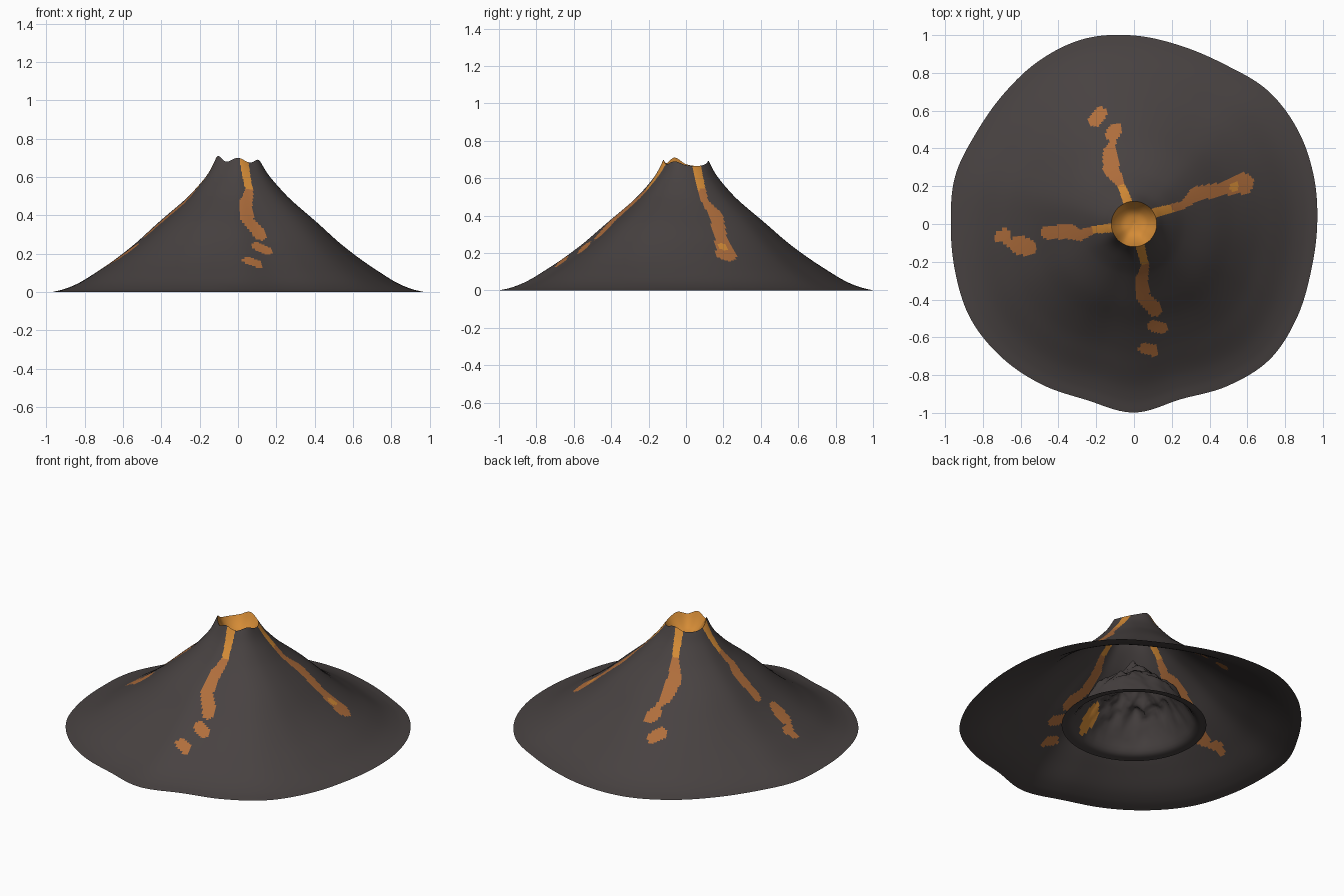
import bpy
import bmesh
import math
from mathutils import Vector, noise

if "Cube" in bpy.data.objects:
    bpy.data.objects.remove(bpy.data.objects["Cube"], do_unlink=True)


def make_material(name, colour):
    mat = bpy.data.materials.new(name)
    mat.use_nodes = True
    mat.diffuse_color = (*colour, 1)
    shader = mat.node_tree.nodes["Principled BSDF"]
    shader.inputs["Base Color"].default_value = (*colour, 1)
    shader.inputs["Roughness"].default_value = 0.9
    return mat


STONE, COOLING, MOLTEN = range(3)
MATERIALS = [
    make_material("dark stone", (0.064, 0.054, 0.053)),
    make_material("cooling lava", (0.43, 0.155, 0.045)),
    make_material("molten lava", (0.66, 0.26, 0.037)),
]


def around(values, angle):
    """Smooth periodic curve through values spaced evenly round a circle."""
    count = len(values)
    place = angle / math.tau * count
    start = math.floor(place)
    t = place - start
    a, b, c, d = (values[(start + k) % count] for k in (-1, 0, 1, 2))
    return b + t / 2 * (c - a + t * (2*a - 5*b + 4*c - d + t * (3*(b - c) + d - a)))


def along(points, x):
    """Smooth curve through (position, height) points."""
    def slope(i):
        (x0, y0), (x1, y1) = points[max(i - 1, 0)], points[min(i + 1, len(points) - 1)]
        return (y1 - y0) / (x1 - x0)

    i = 0
    while i < len(points) - 2 and x > points[i + 1][0]:
        i += 1
    (x0, y0), (x1, y1) = points[i], points[i + 1]
    span = x1 - x0
    t = (x - x0) / span
    rise = y1 - y0
    m0, m1 = slope(i) * span, slope(i + 1) * span
    return y0 + t * m0 + t*t * (3*rise - 2*m0 - m1) + t*t*t * (m0 + m1 - 2*rise)


def polar_surface(name, radii, segments, place, paint):
    """Sheet of rings around a centre point, coloured face by face."""
    bm = bmesh.new()
    rings = []
    for radius in radii:
        rings.append([bm.verts.new(place(radius, math.tau * j / segments))
                      for j in range(segments)])
    centre = bm.verts.new(place(0, 0))
    for j in range(segments):
        k = (j + 1) % segments
        bm.faces.new((centre, rings[0][j], rings[0][k]))
        for inner, outer in zip(rings, rings[1:]):
            bm.faces.new((inner[j], outer[j], outer[k], inner[k]))
    for face in bm.faces:
        face.material_index = paint(face.calc_center_median())
    mesh = bpy.data.meshes.new(name)
    bm.to_mesh(mesh)
    bm.free()
    for mat in MATERIALS:
        mesh.materials.append(mat)
    obj = bpy.data.objects.new(name, mesh)
    bpy.context.collection.objects.link(obj)
    bpy.ops.object.select_all(action="DESELECT")
    obj.select_set(True)
    bpy.context.view_layer.objects.active = obj
    bpy.ops.object.shade_smooth_by_angle(angle=math.radians(50))
    return obj


# Outline of the foot, ragged crater lip and slope
FOOT = [.97, .985, 1, 1, .972, .975, .998, 1.015, 1, .975, .965, .98,
        .97, .98, 1, .995, .98, .965, .998, .96, .99, 1.015, .995, .97]
LIP = [.67, .665, .675, .695, .67, .665, .675, .71, .68, .7, .675, .69]
SLOPE = [(.12, .68), (.16, .615), (.22, .545), (.28, .485), (.43, .36),
         (.55, .255), (.66, .17), (.75, .11), (.85, .05), (.93, .017), (1, 0)]
BOWL = [(0, .59), (.06, .605), (.1, .645), (.12, .68)]
CRATER = .12


def mountain_point(u, angle):
    lip = around(LIP, angle) - .68
    if u <= CRATER:
        radius = u
        height = along(BOWL, u) + lip * (u / CRATER) ** 3
    else:
        radius = CRATER + (u - CRATER) * (around(FOOT, angle) - CRATER) / (1 - CRATER)
        gully = math.cos(4 * (angle - math.radians(15)))
        fade = math.sin(math.pi * min(1, (u - CRATER) / .6)) ** 2
        height = along(SLOPE, u) + lip * math.exp((CRATER - u) / .04) - .012 * gully * fade
    return Vector((radius * math.cos(angle), radius * math.sin(angle), height))


# Lava trails as (x, y, half width) paths down the four gullies
TRAILS = [
    # left side
    [(.11, .06, .025), (.26, .1, .02), (.33, .16, .04), (.46, .185, .035), (.58, .215, .055)],
    # back
    [(-.03, .11, .025), (-.07, .21, .02), (-.12, .29, .045), (-.13, .38, .035), (-.11, .44, .015)],
    [(-.115, .475, .035), (-.095, .5, .035)],
    [(-.205, .55, .035), (-.18, .585, .035)],
    # right side
    [(-.11, -.02, .025), (-.21, -.03, .02), (-.29, -.06, .03), (-.34, -.04, .04), (-.46, -.045, .035)],
    [(-.61, -.11, .05), (-.56, -.125, .045)],
    [(-.71, -.07, .03), (-.685, -.06, .035), (-.66, -.11, .015)],
    # front
    [(.03, -.11, .025), (.06, -.22, .02), (.04, -.3, .035), (.05, -.39, .035), (.11, -.45, .04)],
    [(.105, -.54, .03), (.15, -.55, .03)],
    [(.055, -.66, .03), (.1, -.67, .03)],
]


def in_trail(point):
    flat = Vector((point.x, point.y))
    for trail in TRAILS:
        for (ax, ay, aw), (bx, by, bw) in zip(trail, trail[1:]):
            start, step = Vector((ax, ay)), Vector((bx - ax, by - ay))
            t = max(0, min(1, (flat - start).dot(step) / step.length_squared))
            if (flat - start - step * t).length < aw + (bw - aw) * t:
                return True
    return False


def paint_mountain(point):
    radius = math.hypot(point.x, point.y)
    if radius < CRATER:
        return MOLTEN
    if in_trail(point):
        hot_pool = math.hypot(point.x - .53, point.y - .2) < .025
        return MOLTEN if radius < .22 or hot_pool else COOLING
    return STONE


bowl_rings = [CRATER * (i + 1) / 10 for i in range(10)]
slope_rings = [CRATER + (1 - CRATER) * (i + 1) / 100 for i in range(100)]
polar_surface("mountain", bowl_rings + slope_rings, 240, mountain_point, paint_mountain)


# Craggy inner core with a flat flange, hidden under the slopes
CORE = [(0, .42), (.05, .36), (.13, .29), (.25, .19), (.32, .08), (.36, .015), (.42, 0)]


def core_point(radius, angle):
    x, y = radius * math.cos(angle), radius * math.sin(angle)
    crag = noise.fractal(Vector((x, y, 0)) * 14, 1, 2, 3)
    fade = max(0, min(1, (.36 - radius) / .12))
    height = along(CORE, radius) + .035 * crag * fade
    return Vector((x, y, max(0, min(height, .43))))


def paint_core(point):
    pool = math.hypot(point.x - .11, point.y + .27) < .055
    return MOLTEN if pool else STONE


polar_surface("inner_core", [.42 * (i + 1) / 36 for i in range(36)], 96, core_point, paint_core)
